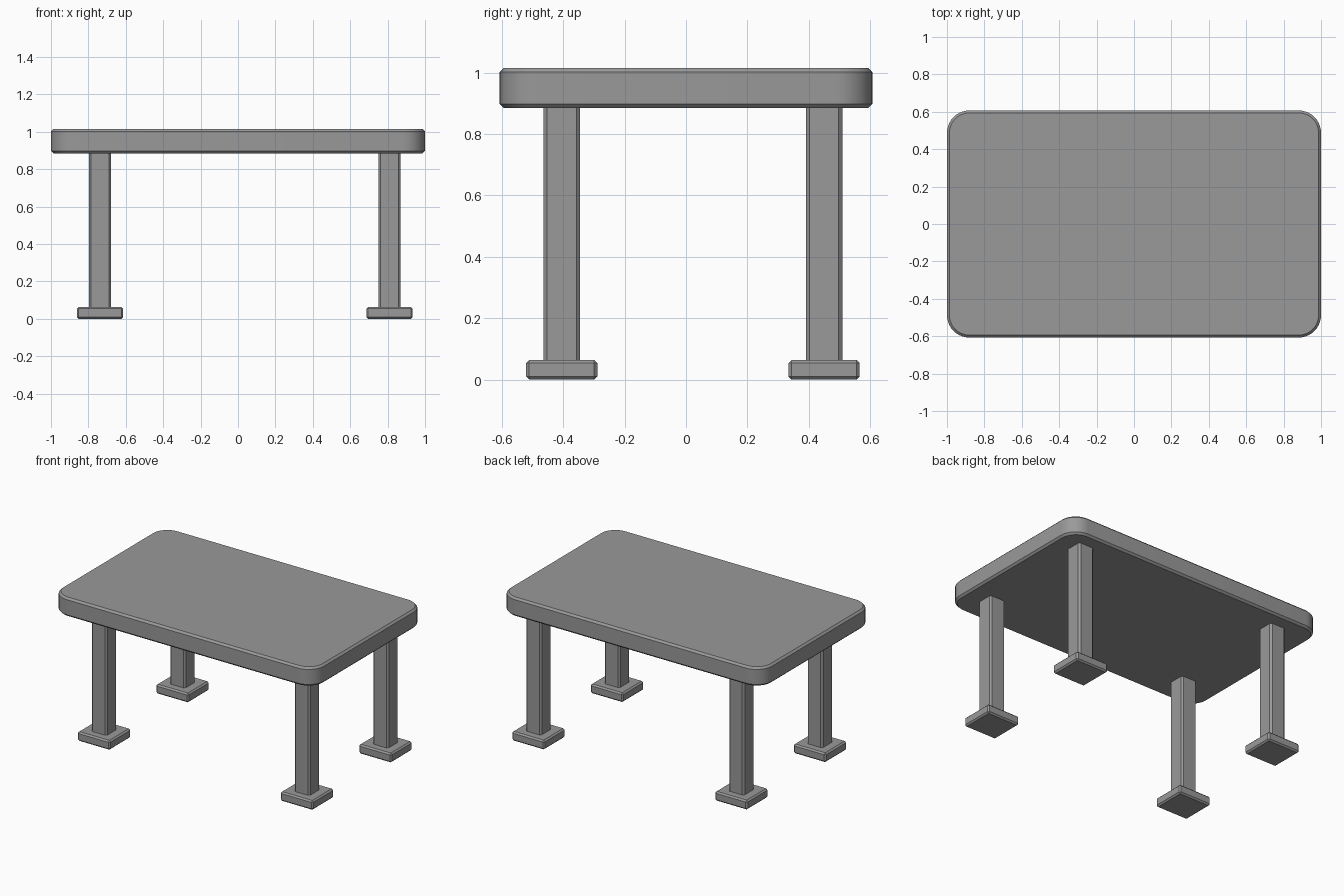
import bpy, bmesh
from math import sin, cos, pi

if "Cube" in bpy.data.objects:
    bpy.data.objects.remove(bpy.data.objects["Cube"])

# Dark grey finish shared by every part
grey = bpy.data.materials.new("dark_grey")
grey.diffuse_color = (0.32, 0.32, 0.32, 1)
grey.use_nodes = True
grey.node_tree.nodes["Principled BSDF"].inputs["Base Color"].default_value = grey.diffuse_color


def finish(bm, name, width):
    """Turn a bmesh into an object with a narrow chamfer on its sharp edges."""
    bmesh.ops.recalc_face_normals(bm, faces=bm.faces)
    mesh = bpy.data.meshes.new(name)
    bm.to_mesh(mesh)
    bm.free()
    mesh.materials.append(grey)
    ob = bpy.data.objects.new(name, mesh)
    bpy.context.collection.objects.link(ob)
    mod = ob.modifiers.new("chamfer", 'BEVEL')
    mod.width = width
    mod.segments = 1
    mod.limit_method = 'ANGLE'
    mod.angle_limit = 0.7
    return ob


def block(name, x, y, z0, z1, sx, sy, width):
    bm = bmesh.new()
    bmesh.ops.create_cube(bm, size=1)
    bmesh.ops.scale(bm, vec=(sx, sy, z1 - z0), verts=bm.verts)
    bmesh.ops.translate(bm, vec=(x, y, (z0 + z1) / 2), verts=bm.verts)
    return finish(bm, name, width)


# Table top: rounded rectangle, extruded and chamfered
HX, HY, R, N = 1.0, 0.607, 0.12, 10
Z0, Z1 = 0.885, 1.015
bm = bmesh.new()
outline = []
for i, (sx, sy) in enumerate([(1, 1), (-1, 1), (-1, -1), (1, -1)]):
    for k in range(N + 1):
        a = (i + k / N) * pi / 2
        outline.append(bm.verts.new((sx * (HX - R) + R * cos(a),
                                     sy * (HY - R) + R * sin(a), Z0)))
face = bm.faces.new(outline)
ext = bmesh.ops.extrude_face_region(bm, geom=[face], use_keep_orig=True)
bmesh.ops.translate(bm, vec=(0, 0, Z1 - Z0),
                    verts=[g for g in ext["geom"] if isinstance(g, bmesh.types.BMVert)])
top = finish(bm, "table_top", 0.013)
bpy.context.view_layer.objects.active = top
top.select_set(True)
bpy.ops.object.shade_smooth_by_angle(angle=0.5)

# Four square legs on wider foot pads
for side, x in (("left", -0.738), ("right", 0.81)):
    for end, y in (("front", -0.405), ("back", 0.45)):
        block(f"{end}_{side}_leg", x, y, 0.05, 0.9, 0.119, 0.119, 0.012)
        block(f"{end}_{side}_foot", x, y, 0.0, 0.064, 0.248, 0.232, 0.01)
